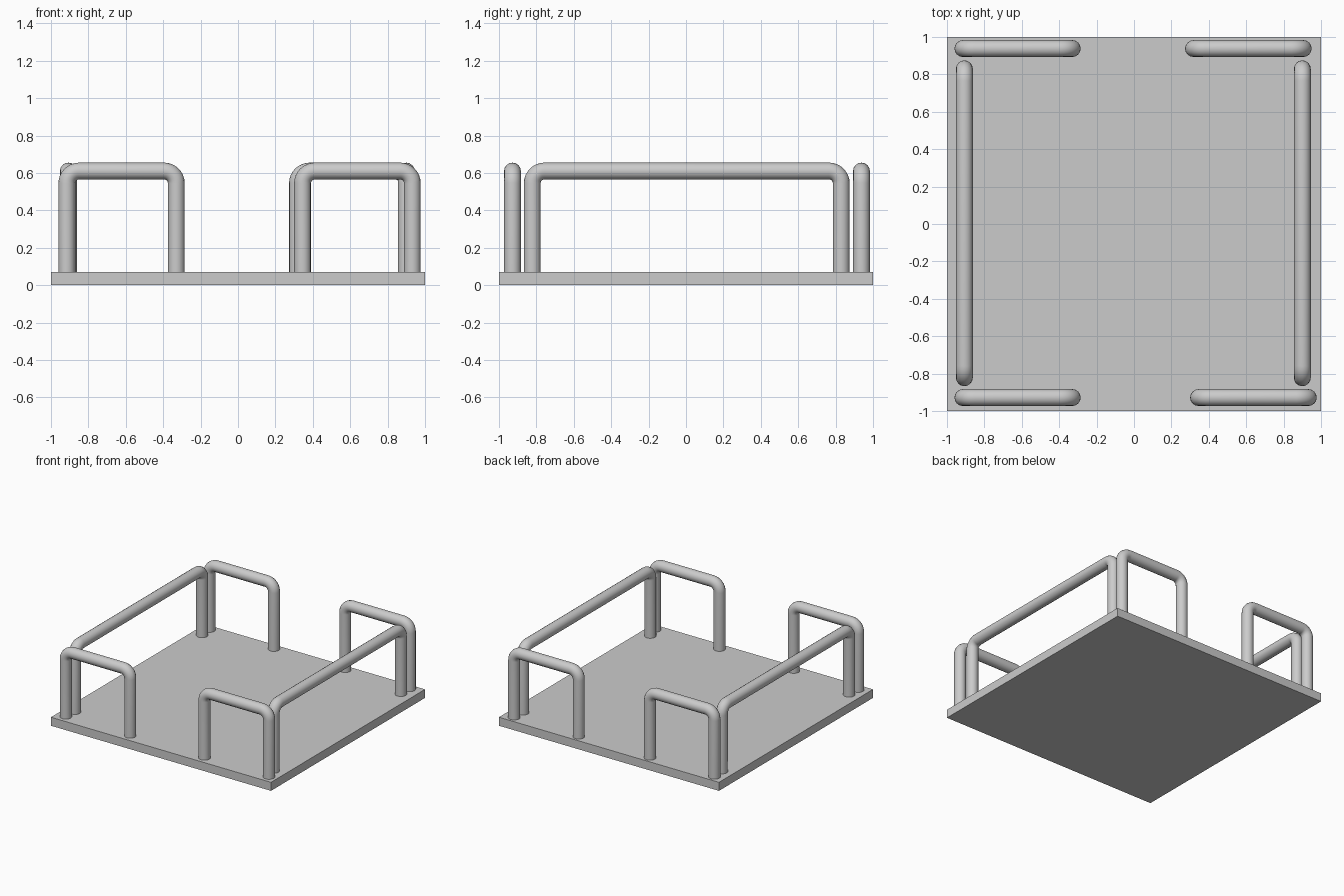
import bpy, math
from mathutils import Vector

if "Cube" in bpy.data.objects:
    bpy.data.objects.remove(bpy.data.objects["Cube"])

metal = bpy.data.materials.new("grey_metal")
metal.diffuse_color = (0.6, 0.6, 0.6, 1)
metal.use_nodes = True
metal.node_tree.nodes["Principled BSDF"].inputs["Base Color"].default_value = metal.diffuse_color

PLATE_TOP, RAIL_Z, TUBE_R, BEND_R = 0.07, 0.61, 0.045, 0.065

# Base plate
bpy.ops.mesh.primitive_cube_add(size=1, location=(0, 0, PLATE_TOP / 2))
plate = bpy.context.object
plate.name = "base_plate"
plate.scale = (2, 2, PLATE_TOP)
bpy.ops.object.transform_apply(location=True, scale=True)
plate.data.materials.append(metal)


def rail(name, start, end, steps=8):
    """Bent tube hoop standing on the plate between two (x, y) points."""
    a, b = Vector((*start, 0)), Vector((*end, 0))
    d = (b - a).normalized()
    up = Vector((0, 0, 1))
    pts = [a + up * (PLATE_TOP - 0.01)]
    for base, sign in ((a, 1), (b, -1)):
        centre = base + d * sign * BEND_R + up * (RAIL_Z - BEND_R)
        arc = []
        for i in range(steps + 1):
            t = math.pi / 2 * i / steps
            arc.append(centre - d * sign * BEND_R * math.cos(t) + up * BEND_R * math.sin(t))
        pts += arc if sign == 1 else arc[::-1]
    pts.append(b + up * (PLATE_TOP - 0.01))

    curve = bpy.data.curves.new(name, "CURVE")
    curve.dimensions = "3D"
    curve.bevel_depth = TUBE_R
    curve.bevel_resolution = 6
    curve.use_fill_caps = True
    spline = curve.splines.new("POLY")
    spline.points.add(len(pts) - 1)
    for p, co in zip(spline.points, pts):
        p.co = (*co, 1)
    obj = bpy.data.objects.new(name, curve)
    bpy.context.collection.objects.link(obj)
    curve.materials.append(metal)
    bpy.ops.object.select_all(action="DESELECT")
    obj.select_set(True)
    bpy.context.view_layer.objects.active = obj
    bpy.ops.object.convert(target="MESH")
    bpy.ops.object.shade_smooth_by_angle(angle=math.radians(40))


# Long side rails
rail("left_rail", (-0.907, -0.822), (-0.907, 0.83))
rail("right_rail", (0.9, -0.822), (0.9, 0.83))
# Short front and back rails, leaving a gap in the middle
rail("front_left_rail", (-0.915, -0.928), (-0.33, -0.928))
rail("front_right_rail", (0.345, -0.928), (0.932, -0.928))
rail("back_left_rail", (-0.915, 0.938), (-0.33, 0.938))
rail("back_right_rail", (0.318, 0.938), (0.905, 0.938))
